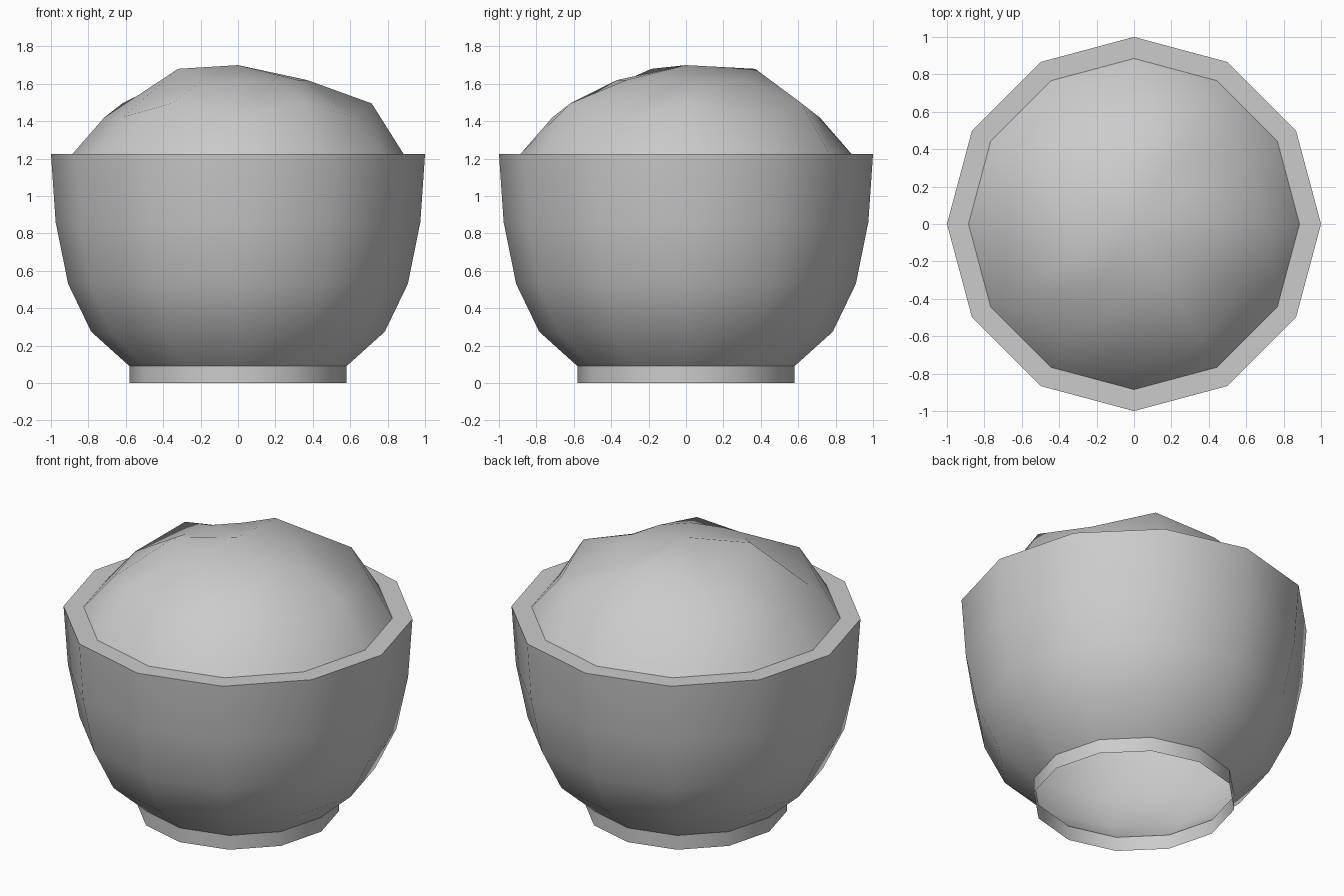
import bpy, bmesh
from math import cos, sin, radians

if "Cube" in bpy.data.objects:
    bpy.data.objects.remove(bpy.data.objects["Cube"])

SIDES = 12


def lathe(name, profile, bumps=None, apex=None, smooth_angle=45):
    """Spin (radius, z) points into a shell; bumps = {(ring, side): extra height}."""
    bumps = bumps or {}
    bm = bmesh.new()
    rings = []
    for r, (rad, z) in enumerate(profile):
        rings.append([bm.verts.new((rad * cos(radians(360 / SIDES * i)),
                                    rad * sin(radians(360 / SIDES * i)),
                                    z + bumps.get((r, i), 0)))
                      for i in range(SIDES)])
    for a, b in zip(rings, rings[1:]):
        for i in range(SIDES):
            j = (i + 1) % SIDES
            bm.faces.new((a[i], a[j], b[j], b[i]))
    if apex is not None:
        tip = bm.verts.new((0, 0, apex))
        for i in range(SIDES):
            bm.faces.new((rings[-1][i], rings[-1][(i + 1) % SIDES], tip))
    for f in bm.faces:
        f.smooth = True
    me = bpy.data.meshes.new(name)
    bm.to_mesh(me)
    bm.free()
    me.set_sharp_from_angle(angle=radians(smooth_angle))
    ob = bpy.data.objects.new(name, me)
    bpy.context.collection.objects.link(ob)
    return ob


# bowl: open foot ring, curved wall and flat rim
lathe("bowl", [(0.58, 0), (0.58, 0.09), (0.785, 0.275), (0.908, 0.53),
               (0.975, 0.86), (1.0, 1.225), (0.885, 1.225)], smooth_angle=40)

# heaped filling: low dome with a few raised lumps
lumps = {(1, i): 0.075 for i in (0, 2, 5, 8, 10)}
lumps.update({(2, i): 0.06 for i in (3, 7)})
lathe("filling", [(0.885, 1.225), (0.715, 1.42), (0.37, 1.62)],
      bumps=lumps, apex=1.70, smooth_angle=80)
